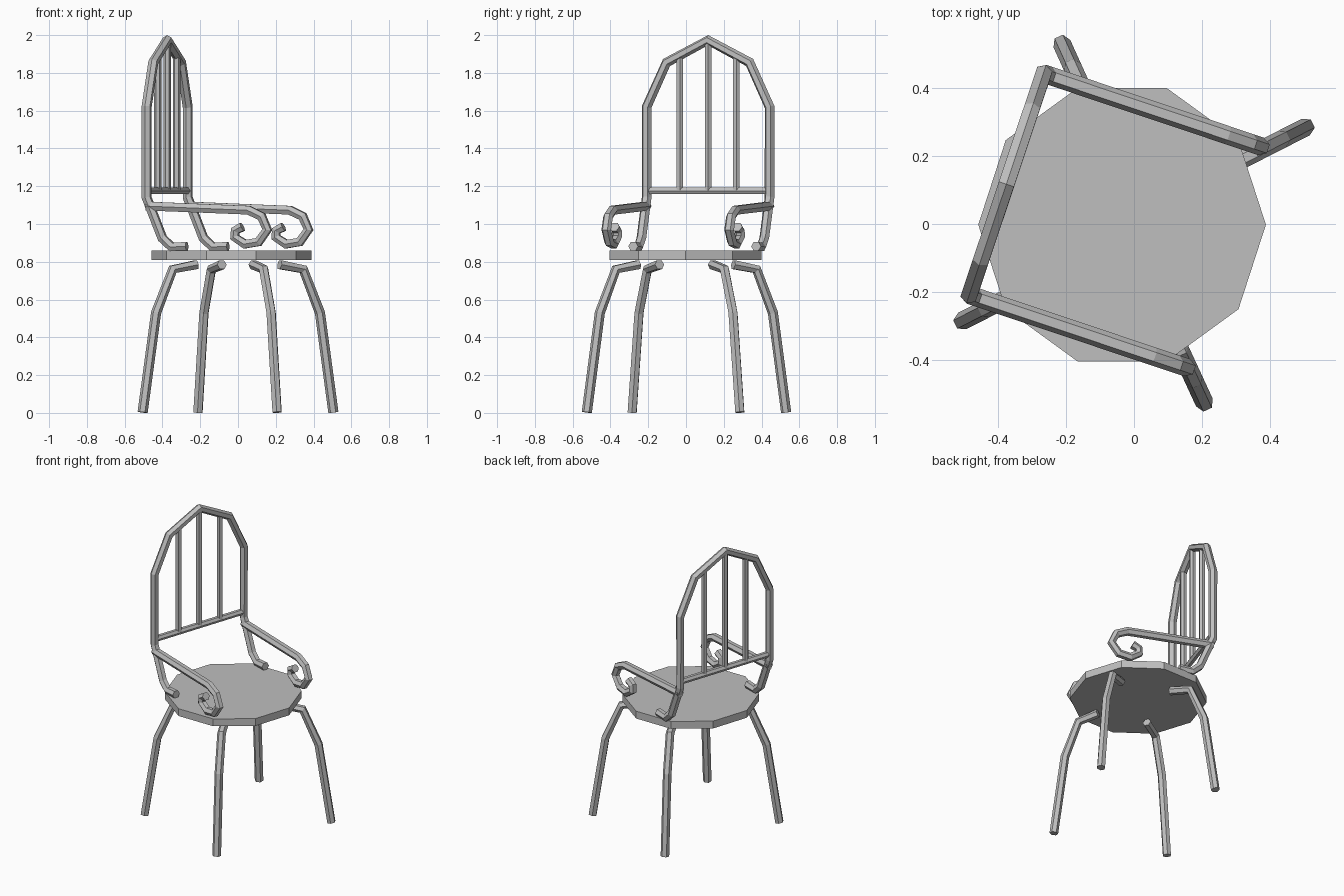
import bpy
import math
from mathutils import Vector

cube = bpy.data.objects.get("Cube")
if cube:
    bpy.data.objects.remove(cube, do_unlink=True)

# Single grey metal
metal = bpy.data.materials.new("grey metal")
metal.use_nodes = True
grey = (0.52, 0.52, 0.52, 1)
metal.diffuse_color = grey
metal.node_tree.nodes["Principled BSDF"].inputs["Base Color"].default_value = grey

# Chair frame: the back sits at ORIGIN and the chair faces along FORWARD
TURN = math.radians(-18.5)
FORWARD = Vector((math.cos(TURN), math.sin(TURN), 0))
SIDE = Vector((-math.sin(TURN), math.cos(TURN), 0))
ORIGIN = Vector((-0.375, 0.117, 0))
HALF = 0.343


def place(forward, side, z):
    return ORIGIN + FORWARD * forward + SIDE * side + Vector((0, 0, z))


def pipe(name, points, radius):
    """Six-sided capped tube through the points, turned into a mesh."""
    curve = bpy.data.curves.new(name, "CURVE")
    curve.dimensions = "3D"
    curve.bevel_depth = radius
    curve.bevel_resolution = 1
    curve.use_fill_caps = True
    spline = curve.splines.new("POLY")
    spline.points.add(len(points) - 1)
    for target, p in zip(spline.points, points):
        target.co = (*p, 1)
    spline.use_smooth = False
    curve.materials.append(metal)
    obj = bpy.data.objects.new(name, curve)
    bpy.context.collection.objects.link(obj)
    bpy.ops.object.select_all(action="DESELECT")
    obj.select_set(True)
    bpy.context.view_layer.objects.active = obj
    bpy.ops.object.convert(target="MESH")
    return obj


# Ten-sided seat plate
bpy.ops.mesh.primitive_cylinder_add(vertices=10, radius=0.423, depth=0.05,
                                    location=(-0.035, -0.002, 0.835),
                                    rotation=(0, 0, math.radians(18)))
seat = bpy.context.object
seat.name = "seat"
seat.data.materials.append(metal)

# Splayed legs: share of the way from foot to tip, and height
leg_profile = [(0, 0.003), (0.25, 0.53), (0.56, 0.76), (1, 0.785)]
legs = {
    "front_left_leg": ((0.505, 0.285), (0.22, 0.14)),
    "back_left_leg": ((-0.212, 0.53), (-0.085, 0.25)),
    "back_right_leg": ((-0.505, -0.285), (-0.22, -0.14)),
    "front_right_leg": ((0.207, -0.525), (0.08, -0.25)),
}
for name, (foot, tip) in legs.items():
    pipe(name, [Vector(foot).lerp(Vector(tip), t).to_3d() + Vector((0, 0, z))
                for t, z in leg_profile], 0.027)

# Back frame: one pipe from seat to peak and down again (forward, side, z)
half_frame = [(0.225, HALF, 0.882), (0.14, HALF, 0.878), (0.088, HALF, 0.925),
              (0, HALF, 1.14), (0, HALF, 1.62), (0, 0.232, 1.855)]
frame = half_frame + [(0, 0, 1.973)] + [(f, -s, z) for f, s, z in reversed(half_frame)]
pipe("back_frame", [place(*p) for p in frame], 0.027)

# Cross bar and upright bars inside the back
pipe("back_cross_bar", [place(0, -HALF, 1.175), place(0, HALF, 1.175)], 0.02)
for name, s, top in (("right", -0.158, 1.885), ("middle", 0, 1.96), ("left", 0.158, 1.885)):
    pipe(name + "_back_bar", [place(0, s, 1.175), place(0, s, top)], 0.02)

# Arms ending in a curl (forward, z)
arm = [(0, 1.095), (0.57, 1.073), (0.642, 1.04), (0.674, 0.97), (0.625, 0.905),
       (0.55, 0.893), (0.492, 0.93), (0.495, 0.965), (0.535, 0.985)]
for name, s in (("left_arm", HALF), ("right_arm", -HALF)):
    pipe(name, [place(f, s, z) for f, z in arm], 0.027)
